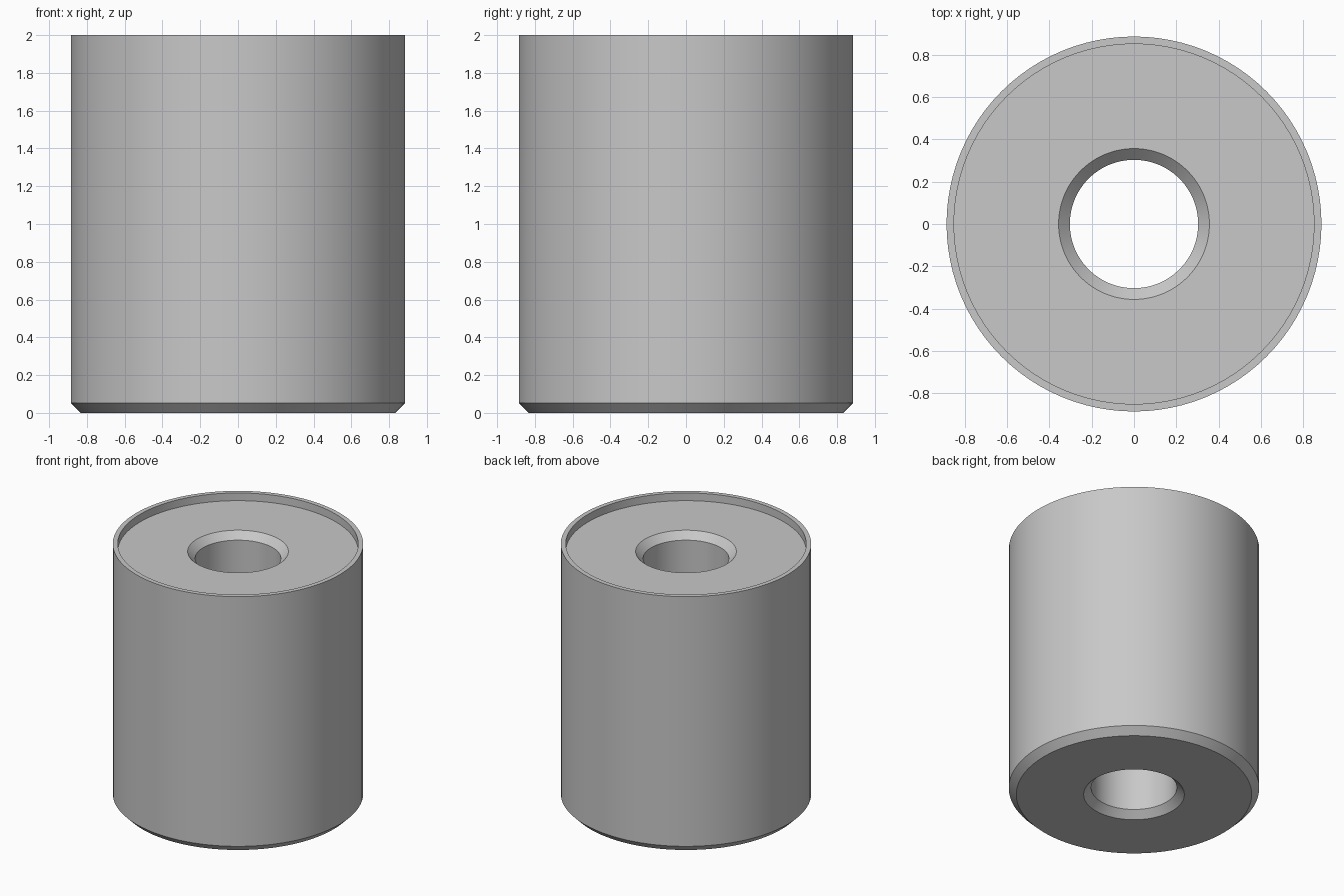
import bpy
import bmesh
import math

SEGMENTS = 96
HEIGHT = 2.0
OUTER_R = 0.885
RIM_R = 0.85      # inside of the thin top rim
BORE_R = 0.303
BEVEL = 0.053
RECESS = 0.06

cube = bpy.data.objects.get("Cube")
if cube:
    bpy.data.objects.remove(cube, do_unlink=True)

# Single plain grey
grey = bpy.data.materials.new("plain grey")
grey.use_nodes = True
colour = (0.58, 0.58, 0.58, 1)
grey.diffuse_color = colour
grey.node_tree.nodes["Principled BSDF"].inputs["Base Color"].default_value = colour

# Closed cross-section, radius and height, from the bottom of the bore outwards
floor_z = HEIGHT - RECESS
profile = [
    (BORE_R, BEVEL),
    (BORE_R + BEVEL, 0),
    (OUTER_R - BEVEL, 0),
    (OUTER_R, BEVEL),
    (OUTER_R, HEIGHT),
    (RIM_R, HEIGHT),
    (RIM_R, floor_z),
    (BORE_R + BEVEL, floor_z),
    (BORE_R, floor_z - BEVEL),
]

# Turn the section around the z axis
bm = bmesh.new()
verts = [bm.verts.new((r, 0, z)) for r, z in profile]
edges = [bm.edges.new((v, verts[(i + 1) % len(verts)])) for i, v in enumerate(verts)]
bmesh.ops.spin(bm, geom=verts + edges, cent=(0, 0, 0), axis=(0, 0, 1),
               angle=math.tau, steps=SEGMENTS, use_merge=True)
bmesh.ops.remove_doubles(bm, verts=bm.verts, dist=0.0001)
bmesh.ops.recalc_face_normals(bm, faces=bm.faces)
mesh = bpy.data.meshes.new("bored_cylinder")
bm.to_mesh(mesh)
bm.free()

body = bpy.data.objects.new("bored_cylinder", mesh)
bpy.context.collection.objects.link(body)
mesh.materials.append(grey)

# Smooth walls with crisp bevel edges
bpy.ops.object.select_all(action="DESELECT")
body.select_set(True)
bpy.context.view_layer.objects.active = body
bpy.ops.object.shade_smooth_by_angle(angle=math.radians(30))
